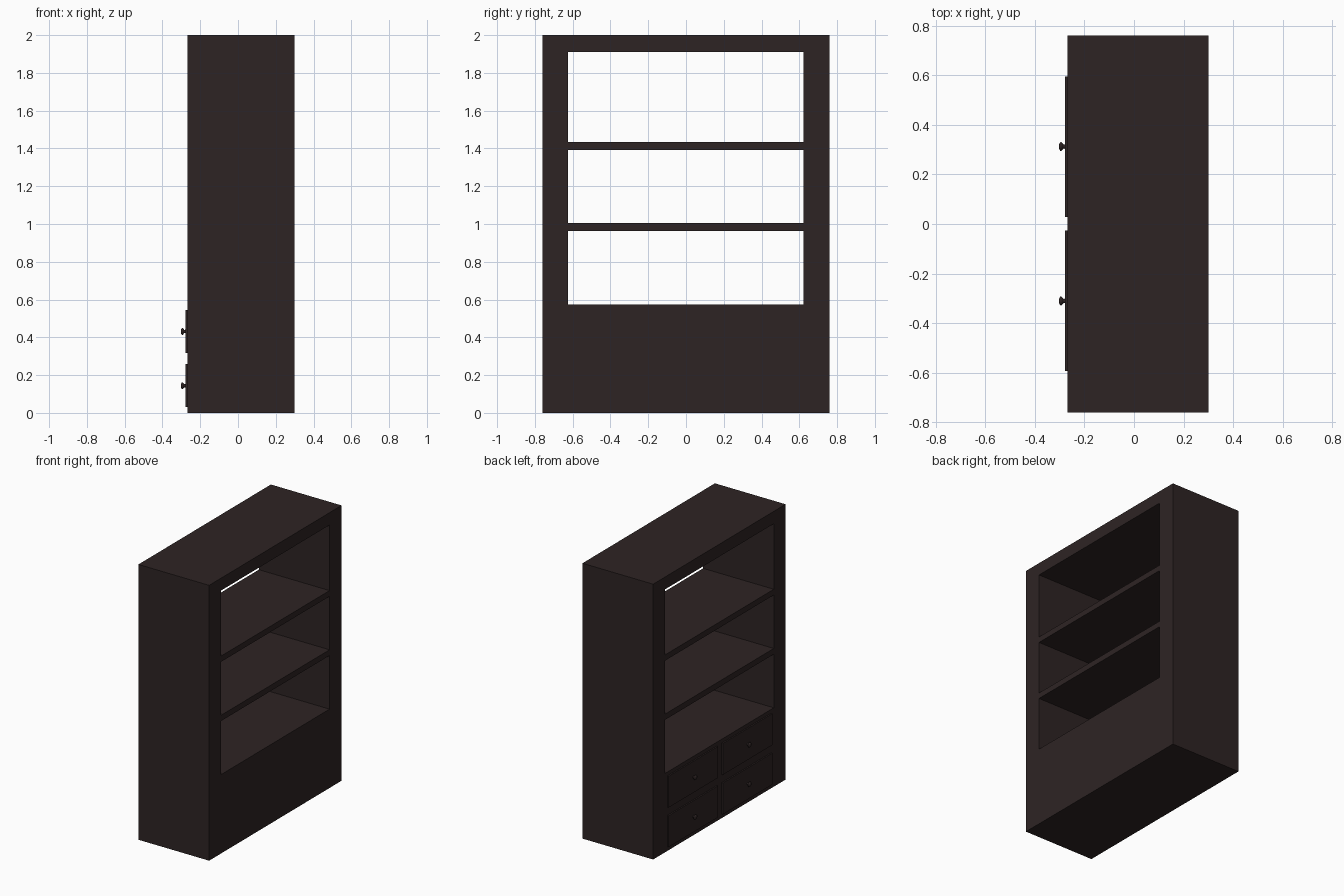
import bpy, bmesh, math

if "Cube" in bpy.data.objects:
    bpy.data.objects.remove(bpy.data.objects["Cube"])

wood = bpy.data.materials.new("dark_brown_wood")
wood.diffuse_color = (0.027, 0.0175, 0.0175, 1)
wood.use_nodes = True
wood.node_tree.nodes["Principled BSDF"].inputs["Base Color"].default_value = wood.diffuse_color

X0, X1 = -0.268, 0.30       # drawer side and far side of the case
W = 0.76                    # half width
Y0, Y1 = -0.625, 0.622      # open compartment limits


def add_object(name, bm):
    bmesh.ops.recalc_face_normals(bm, faces=bm.faces)
    mesh = bpy.data.meshes.new(name)
    bm.to_mesh(mesh)
    bm.free()
    mesh.materials.append(wood)
    ob = bpy.data.objects.new(name, mesh)
    bpy.context.collection.objects.link(ob)
    return ob


def box(name, x0, x1, y0, y1, z0, z1):
    bm = bmesh.new()
    bmesh.ops.create_cube(bm, size=1)
    for v in bm.verts:
        v.co = (x1 if v.co.x > 0 else x0,
                y1 if v.co.y > 0 else y0,
                z1 if v.co.z > 0 else z0)
    return add_object(name, bm)


# knob turned around the x axis from a short profile (x, radius)
def knob(name, y, z):
    profile = [(-0.275, 0.010), (-0.280, 0.009), (-0.284, 0.008), (-0.288, 0.013),
               (-0.293, 0.018), (-0.298, 0.017), (-0.302, 0.010)]
    n = 20
    bm = bmesh.new()
    rings = [[bm.verts.new((x, y + r * math.cos(2 * math.pi * i / n),
                            z + r * math.sin(2 * math.pi * i / n))) for i in range(n)]
             for x, r in profile]
    for a, b in zip(rings, rings[1:]):
        for i in range(n):
            j = (i + 1) % n
            bm.faces.new((a[i], a[j], b[j], b[i]))
    bm.faces.new(rings[0])
    bm.faces.new(rings[-1])
    for f in bm.faces:
        f.smooth = True
    return add_object(name, bm)


# case: thick sides, top, and solid drawer base
box("side_panel_right", X0, X1, -W, Y0, 0, 2)
box("side_panel_left", X0, X1, Y1, W, 0, 2)
box("top_panel", X0, X1, Y0, Y1, 1.91, 2)
box("drawer_base", X0, X1, Y0, Y1, 0, 0.573)

# open shelves
for i, (z0, z1) in enumerate([(0.962, 1.004), (1.392, 1.434)]):
    box(f"shelf_{i + 1}", X0, X1, Y0, Y1, z0, z1)

# four drawer fronts with knobs
for row, (z0, z1) in enumerate([(0.03, 0.258), (0.317, 0.545)]):
    for col, (y0, y1) in enumerate([(-0.594, -0.027), (0.029, 0.596)]):
        box(f"drawer_front_{row}_{col}", -0.278, -0.26, y0, y1, z0, z1)
        knob(f"drawer_knob_{row}_{col}", (y0 + y1) / 2, (z0 + z1) / 2)
